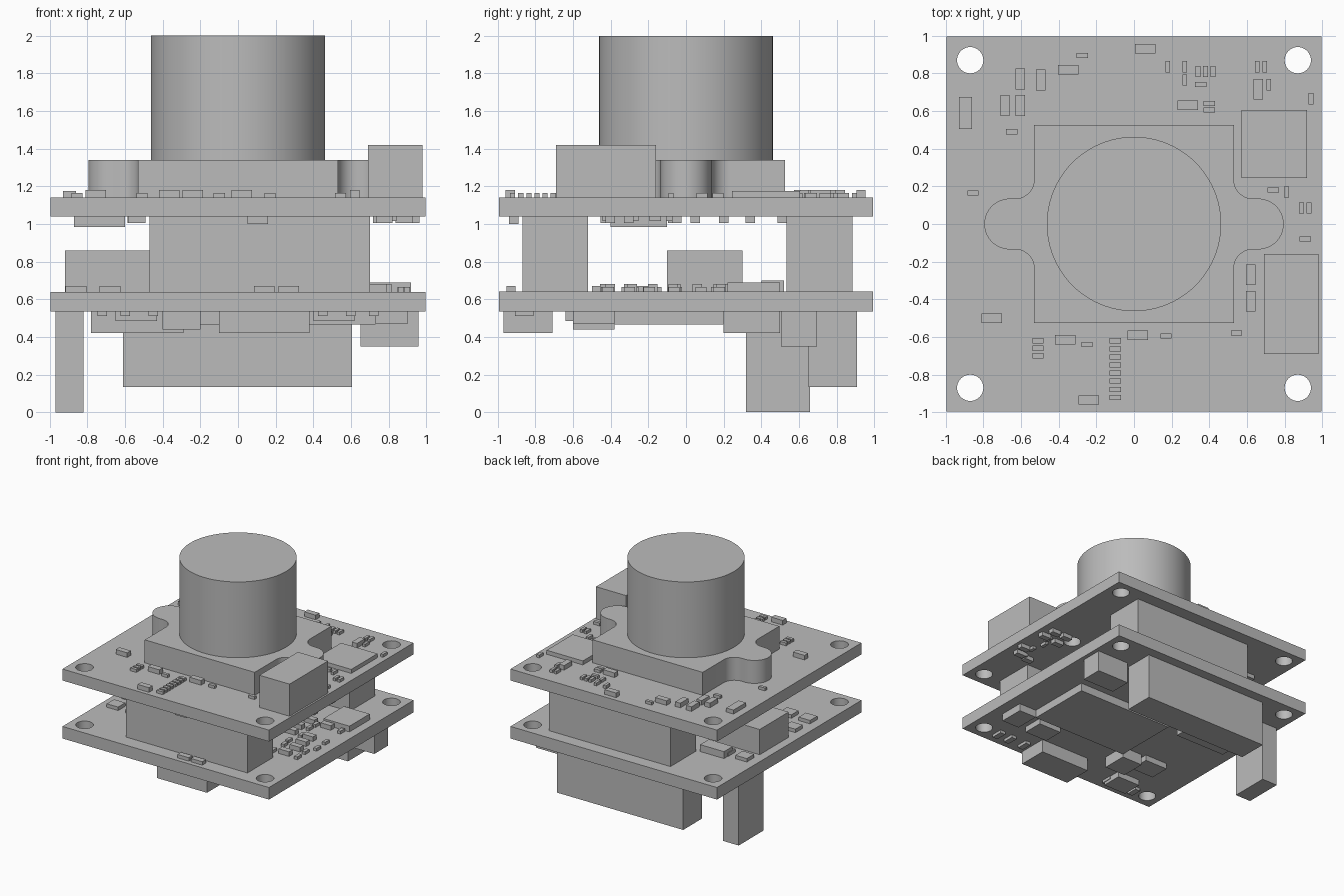
import bpy, bmesh, math, random

if "Cube" in bpy.data.objects:
    bpy.data.objects.remove(bpy.data.objects["Cube"], do_unlink=True)

random.seed(4)
GREY = (0.5, 0.5, 0.5, 1)
grey = bpy.data.materials.new("plain grey")
grey.use_nodes = True
grey.diffuse_color = GREY
grey.node_tree.nodes["Principled BSDF"].inputs["Base Color"].default_value = GREY


def add_object(name, bm):
    mesh = bpy.data.meshes.new(name)
    bmesh.ops.recalc_face_normals(bm, faces=bm.faces)
    bm.to_mesh(mesh)
    bm.free()
    mesh.materials.append(grey)
    obj = bpy.data.objects.new(name, mesh)
    bpy.context.collection.objects.link(obj)
    return obj


def add_prism(bm, outline, bottom, top):
    base = bm.faces.new([bm.verts.new((x, y, bottom)) for x, y in outline])
    grown = bmesh.ops.extrude_face_region(bm, geom=[base])["geom"]
    verts = [v for v in grown if isinstance(v, bmesh.types.BMVert)]
    bmesh.ops.translate(bm, verts=verts, vec=(0, 0, top - bottom))


def rectangle(left, right, front, back):
    return [(left, front), (right, front), (right, back), (left, back)]


def arc(cx, cy, radius, start, end, steps):
    angles = [math.radians(start + (end - start) * i / steps) for i in range(steps + 1)]
    return [(cx + radius * math.cos(a), cy + radius * math.sin(a)) for a in angles]


def prism(name, outline, bottom, top):
    bm = bmesh.new()
    add_prism(bm, outline, bottom, top)
    return add_object(name, bm)


def box(name, left, right, front, back, bottom, top):
    return prism(name, rectangle(left, right, front, back), bottom, top)


def chips(name, width, depth, bottom, top, centres):
    """One object holding many equal small components."""
    bm = bmesh.new()
    for x, y in centres:
        add_prism(bm, rectangle(x - width / 2, x + width / 2,
                                y - depth / 2, y + depth / 2), bottom, top)
    return add_object(name, bm)


def smooth(obj):
    bpy.ops.object.select_all(action="DESELECT")
    obj.select_set(True)
    bpy.context.view_layer.objects.active = obj
    bpy.ops.object.shade_smooth_by_angle(angle=math.radians(30))


def circuit_board(name, bottom, top, extra_holes=()):
    board = box(name, -EDGE, EDGE, -EDGE, EDGE, bottom, top)
    bm = bmesh.new()
    corners = [(sx * HOLE, sy * HOLE) for sx in (-1, 1) for sy in (-1, 1)]
    for x, y in corners + list(extra_holes):
        add_prism(bm, arc(x, y, 0.07, 0, 360, 32)[:-1], bottom - 0.1, top + 0.1)
    cutter = add_object(name + "_hole_cutter", bm)
    cutter.hide_render = True
    cut = board.modifiers.new("holes", "BOOLEAN")
    cut.object = cutter
    cut.solver = "EXACT"
    bpy.context.view_layer.objects.active = board
    bpy.ops.object.modifier_apply(modifier=cut.name)
    bpy.data.objects.remove(cutter, do_unlink=True)
    smooth(board)


# Circuit boards
EDGE, HOLE, EAR = 0.995, 0.87, 0.66
LOW_UNDER, LOW_TOP, HIGH_UNDER, HIGH_TOP = 0.535, 0.64, 1.04, 1.14
circuit_board("lower_board", LOW_UNDER, LOW_TOP)
circuit_board("upper_board", HIGH_UNDER, HIGH_TOP, [(-EAR, 0), (EAR, 0)])

# Lens barrel and its holder with two rounded ears
smooth(prism("lens_barrel", arc(0, 0, 0.463, 0, 360, 96)[:-1], HIGH_TOP, 2))
quarter = [(0.53, 0.527)] + arc(0.63, 0.235, 0.1, 180, 270, 10) + arc(EAR, 0, 0.135, 90, 0, 14)
half = quarter + [(x, -y) for x, y in reversed(quarter[:-1])]
smooth(prism("lens_holder", half + [(-x, y) for x, y in reversed(half)], HIGH_TOP, 1.34))

# Large parts on the upper board
box("side_connector", 0.69, 0.98, -0.69, -0.16, HIGH_TOP, 1.42)
box("upper_flat_chip", 0.57, 0.92, 0.245, 0.605, HIGH_TOP, 1.175)

# Connectors between the boards
box("front_board_connector", -0.47, 0.7, -0.87, -0.52, LOW_TOP, HIGH_UNDER)
box("back_board_connector", -0.47, 0.7, 0.535, 0.885, LOW_TOP, HIGH_UNDER)
box("inner_block", -0.92, -0.46, -0.1, 0.3, LOW_TOP, 0.86)
box("inner_flat_chip", 0.67, 0.92, 0.22, 0.5, LOW_TOP, 0.69)

# Large parts under the lower board
box("back_long_connector", -0.61, 0.605, 0.65, 0.91, 0.135, LOW_UNDER)
box("corner_post", -0.97, -0.82, 0.32, 0.66, 0, LOW_UNDER)
box("corner_block", 0.65, 0.96, 0.505, 0.695, 0.35, LOW_UNDER)
box("under_main_chip", -0.2, 0.73, -0.38, 0.2, 0.465, LOW_UNDER)
box("under_side_chip", -0.78, -0.29, 0.2, 0.5, 0.42, LOW_UNDER)
box("under_front_block", -0.1, 0.38, -0.97, -0.71, 0.42, LOW_UNDER)
box("under_small_block", -0.4, -0.2, -0.6, -0.38, 0.44, LOW_UNDER)
box("under_left_block", 0.73, 0.9, -0.6, -0.38, 0.47, LOW_UNDER)
chips("under_thin_blocks", 0.22, 0.18, 0.485, LOW_UNDER,
      [(-0.54, -0.8), (0.51, -0.55), (-0.54, -0.45)])
chips("under_corner_chips", 0.05, 0.1, 0.51, LOW_UNDER,
      [(s * x, -0.86) for s in (-1, 1) for x in (0.45, 0.6, 0.72)])

# Small components on top of the upper board
chips("upright_capacitors", 0.05, 0.11, HIGH_TOP, 1.18,
      [(-0.605, 0.77), (-0.495, 0.765), (-0.685, 0.63), (-0.605, 0.63),
       (0.66, 0.715), (0.62, -0.27), (0.62, -0.41)])
chips("wide_capacitors", 0.11, 0.05, HIGH_TOP, 1.18,
      [(-0.35, 0.82), (0.06, 0.93), (0.285, 0.63), (-0.755, -0.5),
       (-0.365, -0.615), (-0.24, -0.935), (0.02, -0.59)])
chips("big_capacitor", 0.07, 0.17, HIGH_TOP, 1.175, [(-0.895, 0.59)])
chips("wide_resistors", 0.06, 0.027, HIGH_TOP, 1.165,
      [(-0.275, 0.895), (-0.65, 0.49), (-0.855, 0.165), (0.355, 0.74), (0.4, 0.64),
       (0.4, 0.605), (0.74, 0.18), (0.91, -0.08), (-0.25, -0.64), (0.17, -0.595),
       (0.545, -0.58)]
      + [(-0.1, -0.62 - i * 0.043) for i in range(8)]
      + [(-0.51, -0.62 - i * 0.04) for i in range(3)])
chips("upright_resistors", 0.025, 0.06, HIGH_TOP, 1.165,
      [(0.18, 0.835), (0.27, 0.835), (0.27, 0.765), (0.655, 0.835), (0.695, 0.835),
       (0.715, 0.74), (0.94, 0.665), (0.81, 0.17), (0.89, 0.085), (0.93, 0.085)]
      + [(0.34 + i * 0.04, 0.81) for i in range(3)])


def scatter(xs, ys, keep):
    """Jittered grid of component centres."""
    return [(x + random.uniform(-0.02, 0.02), y + random.uniform(-0.02, 0.02))
            for x in xs for y in ys if random.random() < keep]


# Small components on top of the lower board
rows = [-0.42 + i * 0.12 for i in range(6)]
chips("lower_board_capacitors", 0.1, 0.05, LOW_TOP, 0.68,
      scatter([0.15, 0.35, 0.55, 0.75], rows, 0.6))
chips("lower_board_resistors", 0.03, 0.06, LOW_TOP, 0.665,
      scatter([0.05, 0.25, 0.45, 0.65, 0.88], rows, 0.6))
chips("lower_board_right_chips", 0.11, 0.1, LOW_TOP, 0.67,
      [(x, y) for x in (-0.86, -0.68) for y in (-0.45, -0.25, 0.42)])
chips("lower_board_edge_chips", 0.11, 0.05, LOW_TOP, 0.67,
      [(0.14, -0.93), (0.27, -0.93)])
box("lower_board_tall_chip", -0.73, -0.5, 0.4, 0.52, LOW_TOP, 0.7)

# Small components under the upper board
box("upper_under_chip", -0.87, -0.6, -0.4, -0.1, 0.985, HIGH_UNDER)
box("upper_under_edge_chip", 0.05, 0.16, -0.94, -0.89, 1, HIGH_UNDER)
chips("upper_under_capacitors", 0.09, 0.05, 1.005, HIGH_UNDER,
      scatter([0.78, 0.9], rows, 0.7) + scatter([-0.8, -0.55], [0.2, 0.35, 0.5], 0.8))
chips("upper_under_resistors", 0.03, 0.06, 1.015, HIGH_UNDER,
      scatter([0.5, 0.84], rows, 0.6))
